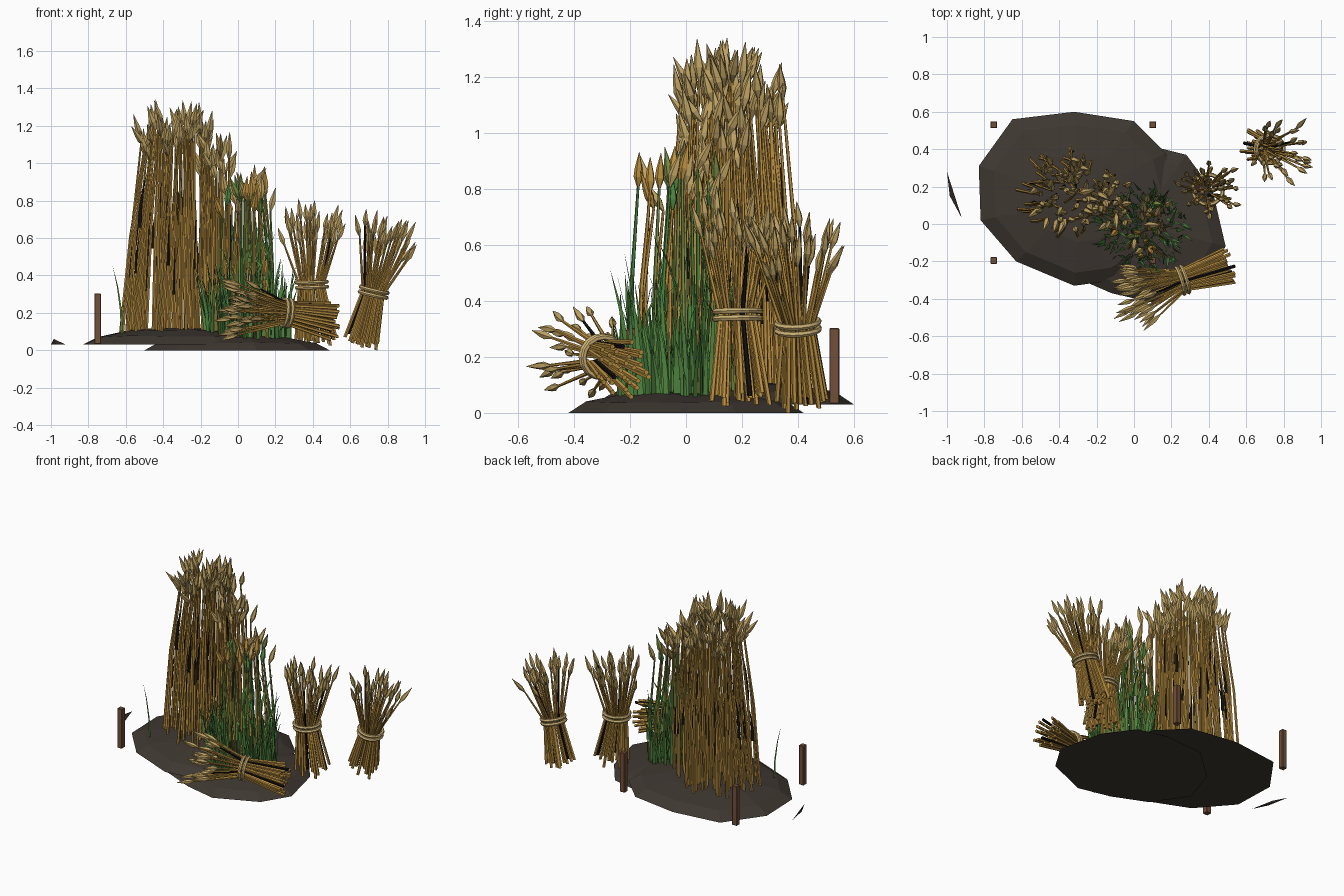
import bpy, bmesh, math, random
from mathutils import Vector as V

random.seed(7)
if "Cube" in bpy.data.objects:
    bpy.data.objects.remove(bpy.data.objects["Cube"])


def material(name, rgb):
    m = bpy.data.materials.new(name)
    m.use_nodes = True
    m.diffuse_color = (*rgb, 1)
    m.node_tree.nodes["Principled BSDF"].inputs["Base Color"].default_value = (*rgb, 1)
    return m


SOIL, WOOD, STRAW, GRAIN, ROPE, LEAF, STEM, DARK = range(8)
MATS = [material(n, c) for n, c in (
    ("soil", (.049, .039, .031)), ("post wood", (.165, .08, .042)),
    ("golden straw", (.53, .295, .055)), ("ripe grain", (.53, .37, .125)),
    ("pale rope", (.62, .45, .18)), ("leaf green", (.08, .24, .05)),
    ("green stem", (.20, .27, .06)), ("dark husk", (.006, .005, .004)))]


def finish(bm, name):
    bmesh.ops.recalc_face_normals(bm, faces=bm.faces)
    me = bpy.data.meshes.new(name)
    bm.to_mesh(me)
    bm.free()
    for m in MATS:
        me.materials.append(m)
    ob = bpy.data.objects.new(name, me)
    bpy.context.collection.objects.link(ob)


def sweep(bm, points, radii, sides, mat):
    """Faceted tube through the points, closed at both ends."""
    d = (points[-1] - points[0]).normalized()
    u = d.orthogonal().normalized()
    w = d.cross(u)
    rings = []
    for p, r in zip(points, radii):
        rings.append([bm.verts.new(p + r * (u * math.cos(a) + w * math.sin(a)))
                      for a in (math.tau * k / sides for k in range(sides))])
    faces = [bm.faces.new((r0[k], r0[(k + 1) % sides], r1[(k + 1) % sides], r1[k]))
             for r0, r1 in zip(rings, rings[1:]) for k in range(sides)]
    faces += [bm.faces.new(rings[0][::-1]), bm.faces.new(rings[-1])]
    for f in faces:
        f.material_index = mat


def ear(bm, p, d, length, width, mat):
    """Plump, pointed grain head."""
    d = d.normalized()
    sweep(bm, [p + d * length * t for t in (0, .3, .55, 1)],
          (.005, width / 2, width * .4, .001), 5, mat)


def blade(bm, p, reach, height, width, mat, turn):
    """Flat tapering leaf that bends over in the direction of reach."""
    side = V((math.cos(turn), math.sin(turn), 0)) * width / 2
    rows = []
    for t in (0, .35, .7, 1):
        c = p + reach * t * t + V((0, 0, height * t))
        s = side * (1.02 - t * t)
        rows.append((bm.verts.new(c - s), bm.verts.new(c + s)))
    for (a0, b0), (a1, b1) in zip(rows, rows[1:]):
        bm.faces.new((a0, b0, b1, a1)).material_index = mat


def disc(i, n):
    """Evenly scattered point in the unit disc."""
    r, a = math.sqrt((i + .5) / n), i * 2.39996 + random.uniform(-.3, .3)
    return V((r * math.cos(a), r * math.sin(a), 0))


def jitter(s):
    return V([random.uniform(-s, s) for _ in range(3)])


# Soil mounds: low domes from an outline
def mound(name, outline, low, high):
    bm = bmesh.new()
    c = sum((V(p) for p in outline), V((0, 0))) / len(outline)
    rings = []
    for scale, rise in ((1, 0), (.85, .5), (.5, .88)):
        rings.append([bm.verts.new((*(c + (V(p) - c) * scale),
                                    low + (high - low) * rise * random.uniform(.88, 1.08)))
                      for p in outline])
    n = len(outline)
    bm.faces.new(rings[0][::-1])
    for r0, r1 in zip(rings, rings[1:]):
        for k in range(n):
            bm.faces.new((r0[k], r0[(k + 1) % n], r1[(k + 1) % n], r1[k]))
    top = bm.verts.new((*c, high))
    for k in range(n):
        bm.faces.new((rings[-1][k], rings[-1][(k + 1) % n], top))
    finish(bm, name)


mound("back_mound", [(-.83, .31), (-.65, .56), (-.32, .60), (0, .55), (.17, .38), (.24, .1),
                     (.12, -.18), (-.1, -.3), (-.32, -.33), (-.63, -.2), (-.82, .02)], .03, .12)
mound("front_mound", [(.49, -.12), (.42, .18), (.28, .37), (.08, .42), (-.2, .4), (-.42, .2),
                      (-.5, -.05), (-.35, -.27), (-.12, -.37), (.1, -.42), (.38, -.3)], 0, .08)

# Loose clod of earth at the side
bm = bmesh.new()
clod = [bm.verts.new(p) for p in ((-1, .28, .03), (-.92, .03, .03), (-.985, .15, .06), (-.97, .13, .03))]
bmesh.ops.convex_hull(bm, input=clod)
finish(bm, "soil_clod")

# Corner posts
for x, side in ((-.75, "right"), (.1, "left")):
    for y, end in ((-.195, "front"), (.53, "back")):
        bm = bmesh.new()
        bmesh.ops.create_cube(bm, size=1)
        bmesh.ops.scale(bm, vec=(.036, .036, .27), verts=bm.verts)
        bmesh.ops.translate(bm, vec=(x, y, .168), verts=bm.verts)
        bmesh.ops.bevel(bm, geom=bm.edges[:], offset=.003, affect='EDGES')
        for f in bm.faces:
            f.material_index = WOOD
        finish(bm, f"{end}_{side}_post")


# Standing crop: stems that gather toward the top, with nodding heads and leaves
def crop(name, n, centre, radius, ground, top, spread, stems, heads, pinch, sway,
         leaf, leaf_rate, leaf_reach):
    bm = bmesh.new()
    for i in range(n):
        q = disc(i, n)
        off = V((q.x * radius[0], q.y * radius[1], 0))
        foot = V((*centre, ground)) + off
        z = top - spread * (.3 * q.length_squared + .7 * random.random())
        tip = V((centre[0] + sway, centre[1], z)) + off * pinch
        tip += V((random.uniform(-.03, .03), random.uniform(-.03, .03), 0))
        bend = foot.lerp(tip, .55) + off * .06
        sweep(bm, [foot, bend, tip], (.009, .008, .005), 5, random.choice(stems))
        lean = off.normalized() * random.uniform(0, .35) + jitter(.35)
        ear(bm, tip, V((0, 0, 1)) + lean, random.uniform(.11, .15), .036, random.choice(heads))
        # Leaf hugging the stem
        if random.random() < leaf_rate:
            start = foot.lerp(tip, random.uniform(.2, .6)) + V((.01, .012, 0))
            along = (tip - foot) * .3
            along.z = 0
            blade(bm, start, along + jitter(leaf_reach), random.uniform(.17, .3), .022, leaf,
                  random.uniform(-.6, .6))
    finish(bm, name)


crop("tall_wheat", 70, (-.37, .165), (.27, .25), .08, 1.23, .25, [STRAW], [GRAIN], .72, .03,
     DARK, .6, .012)
crop("middle_wheat", 20, (-.12, .1), (.1, .17), .07, 1.09, .24, [STRAW], [GRAIN], .85, 0,
     DARK, .3, .012)
crop("young_wheat", 32, (.06, 0), (.17, .21), .05, .88, .2, [STEM, STEM, LEAF, STRAW],
     [GRAIN, GRAIN, STEM, STRAW, LEAF], .8, -.01, LEAF, 1, .1)

# Grass around the young wheat
bm = bmesh.new()
for i in range(210):
    q = disc(i, 210)
    foot = V((.05 + q.x * .23, -.03 + q.y * .21, .04))
    reach = V((q.x, q.y, 0)) * random.uniform(0, .07) + jitter(.04)
    blade(bm, foot, reach, random.uniform(.22, .47), .024, LEAF, random.uniform(0, math.tau))
blade(bm, V((-.62, -.07, .09)), V((-.05, 0, 0)), .36, .012, LEAF, 0)
finish(bm, "green_grass")


# Tied sheaves: stalks pinched at a waist and fanned at the heads
def sheaf(name, foot, waist, top, rb, rw, rt, n=30):
    foot, waist, top = V(foot), V(waist), V(top)
    turn = (top - foot).to_track_quat('Z', 'Y')
    axis = (top - foot).normalized()
    bm = bmesh.new()
    for i in range(n):
        q = turn @ disc(i, n)
        a = foot + q * rb + axis * random.uniform(-.02, .03)
        b = waist + q * rw
        c = top + q * rt + axis * random.uniform(-.1, .05) + jitter(.012)
        sweep(bm, [a, b, c], (.0095, .0085, .005), 5, DARK if i % 14 == 5 else STRAW)
        ear(bm, c, c - b + jitter(.04), random.uniform(.09, .13), .03, GRAIN)
    finish(bm, name)
    for k, shift in enumerate((-.013, .013)):
        bpy.ops.mesh.primitive_torus_add(
            major_segments=16, minor_segments=6, major_radius=rw + .013, minor_radius=.011,
            location=waist + axis * shift, rotation=turn.to_euler())
        ring = bpy.context.object
        ring.name = f"{name}_rope_{k + 1}"
        ring.data.materials.clear()
        ring.data.materials.append(MATS[ROPE])


sheaf("near_sheaf", (.42, .2, .04), (.395, .185, .35), (.4, .19, .65), .115, .068, .155)
sheaf("far_sheaf", (.66, .415, .04), (.725, .4, .31), (.79, .385, .59), .1, .062, .16)
sheaf("lying_sheaf", (.515, -.22, .155), (.26, -.3, .2), (.02, -.375, .215), .105, .06, .15)
